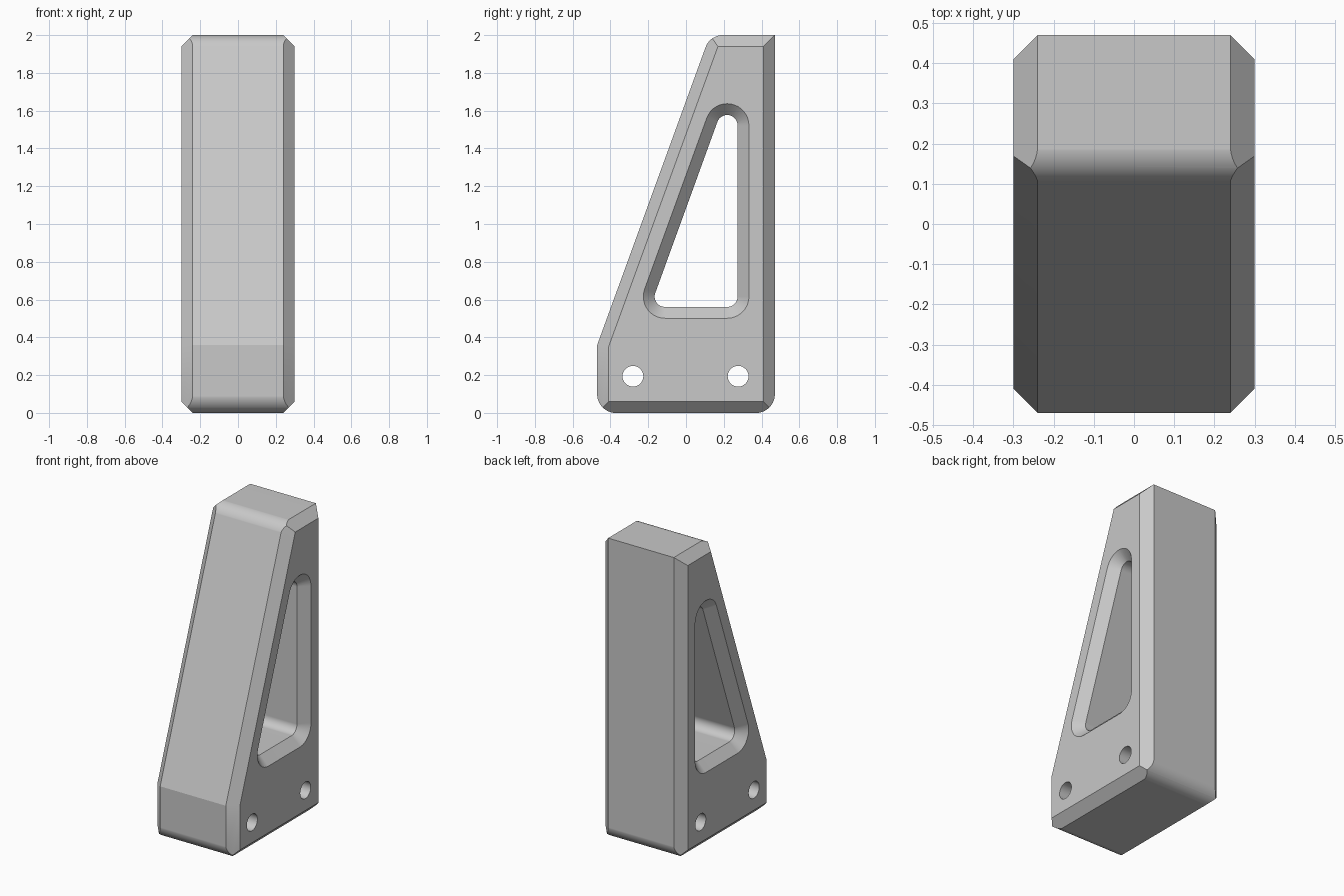
import bpy, bmesh, math
from mathutils import Vector

if "Cube" in bpy.data.objects:
    bpy.data.objects.remove(bpy.data.objects["Cube"], do_unlink=True)

HALF = 0.30      # half width
CHAMFER = 0.06
ARC = 16         # segments per rounded corner


def corners(points):
    """Yield each corner with the inward normals of its two edges."""
    pts = [Vector(p) for p in points]
    for i, p in enumerate(pts):
        u = (p - pts[i - 1]).normalized()
        v = (pts[(i + 1) % len(pts)] - p).normalized()
        yield p, Vector((-u.y, u.x)), Vector((-v.y, v.x))


def inset(points, d):
    return [p + d * (a + b) / (1 + a.dot(b)) for p, a, b in corners(points)]


def fillet(points, radii):
    out = []
    for (p, a, b), r in zip(corners(points), radii):
        if r == 0:
            out.append(p)
            continue
        centre = p + r * (a + b) / (1 + a.dot(b))
        turn = a.angle(b)
        start = math.atan2(-a.y, -a.x)
        for k in range(ARC + 1):
            t = start + turn * k / ARC
            out.append(centre + r * Vector((math.cos(t), math.sin(t))))
    return out


def loft(name, sections):
    """Solid through (x, outline in y and z) sections."""
    bm = bmesh.new()
    rings = [[bm.verts.new((x, p[0], p[1])) for p in pts] for x, pts in sections]
    for r0, r1 in zip(rings, rings[1:]):
        n = len(r0)
        for i in range(n):
            j = (i + 1) % n
            bm.faces.new((r0[i], r0[j], r1[j], r1[i]))
    bm.faces.new(rings[0])
    bm.faces.new(rings[-1])
    bmesh.ops.recalc_face_normals(bm, faces=bm.faces)
    mesh = bpy.data.meshes.new(name)
    bm.to_mesh(mesh)
    bm.free()
    obj = bpy.data.objects.new(name, mesh)
    bpy.context.collection.objects.link(obj)
    return obj


def boolean(target, cutter, operation):
    bpy.context.view_layer.objects.active = target
    mod = target.modifiers.new("cut", 'BOOLEAN')
    mod.solver = 'EXACT'
    mod.operation = operation
    mod.object = cutter
    bpy.ops.object.modifier_apply(modifier=mod.name)
    bpy.data.objects.remove(cutter, do_unlink=True)


# Bracket body: sharp outline with chamfered sides
outline = [(-0.47, 0), (0.47, 0), (0.47, 2), (0.127, 2), (-0.47, 0.36)]
inner = inset(outline, CHAMFER)
edge = HALF - CHAMFER
body = loft("bracket_body", [(-HALF, inner), (-edge, outline), (edge, outline), (HALF, inner)])

# Rounded corners, trimmed after the chamfer
envelope = fillet(inset(outline, -0.0005), [0.1, 0.1, 0, 0.1, 0])
boolean(body, loft("corner_trim", [(-0.4, envelope), (0.4, envelope)]), 'INTERSECT')

# Triangular window with chamfered rims
centres = [(-0.111, 0.616), (0.218, 0.616), (0.218, 1.522)]


def window(r):
    return fillet(inset(centres, -r), [r] * 3)


narrow, wide = window(0.055), window(0.125)
boolean(body, loft("window_cutter", [(-HALF - 0.01, wide), (-edge, narrow),
                                     (edge, narrow), (HALF + 0.01, wide)]), 'DIFFERENCE')

# Bolt holes
for y in (-0.281, 0.276):
    ring = [(y + 0.055 * math.cos(k * math.tau / 32), 0.194 + 0.055 * math.sin(k * math.tau / 32))
            for k in range(32)]
    boolean(body, loft("bolt_cutter", [(-0.4, ring), (0.4, ring)]), 'DIFFERENCE')

# Grey finish and shading
grey = bpy.data.materials.new("light_grey")
grey.use_nodes = True
colour = (0.58, 0.58, 0.58, 1)
grey.diffuse_color = colour
grey.node_tree.nodes["Principled BSDF"].inputs["Base Color"].default_value = colour
body.data.materials.clear()
body.data.materials.append(grey)
for face in body.data.polygons:
    face.material_index = 0

bpy.ops.object.select_all(action='DESELECT')
body.select_set(True)
bpy.context.view_layer.objects.active = body
bpy.ops.object.shade_smooth_by_angle(angle=math.radians(17))
weighted = body.modifiers.new("weighted_normals", 'WEIGHTED_NORMAL')
weighted.keep_sharp = True
